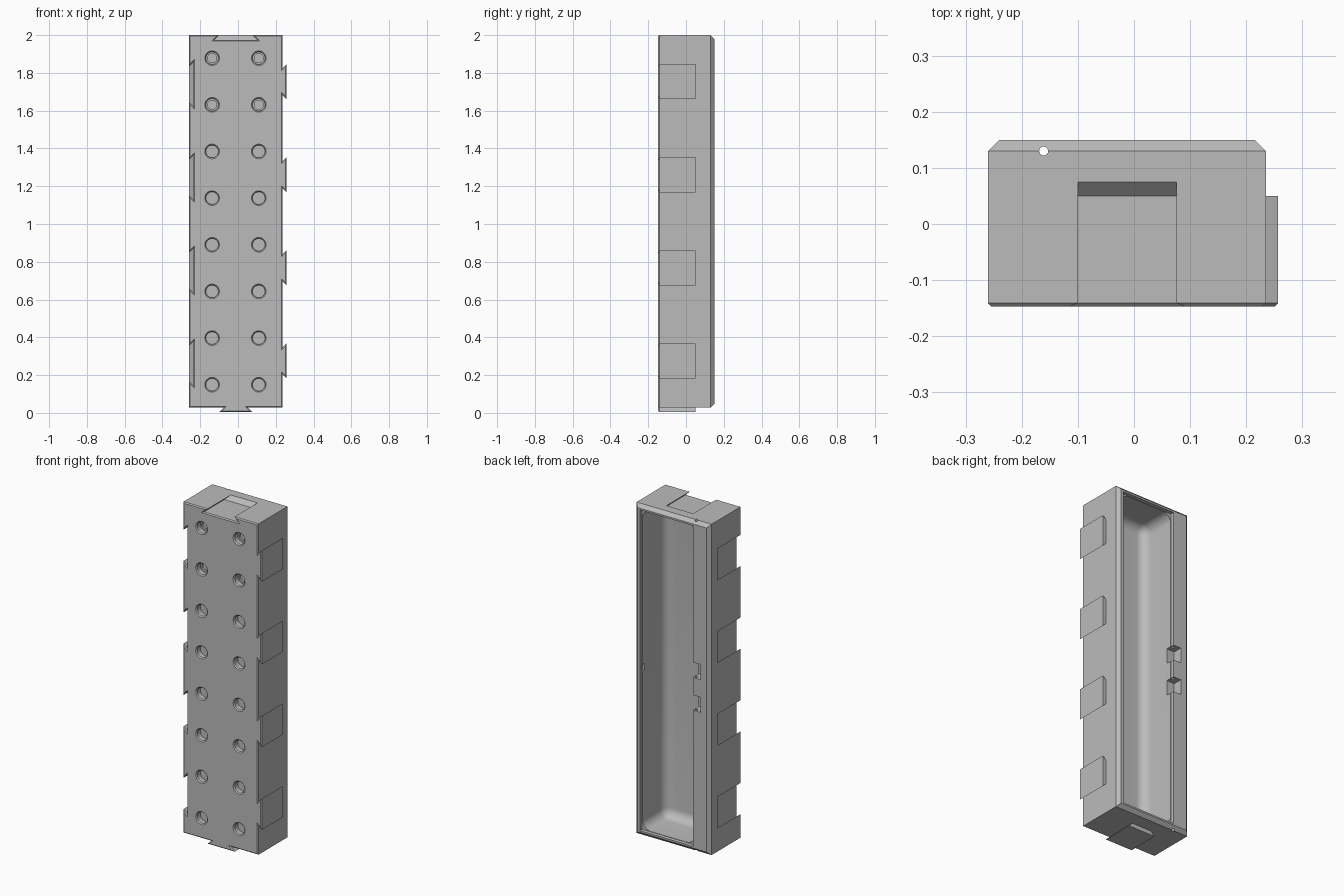
import bpy, bmesh, math
from mathutils import Vector

if "Cube" in bpy.data.objects:
    bpy.data.objects.remove(bpy.data.objects["Cube"])

LEFT, RIGHT, BOTTOM, TOP = -0.26, 0.235, 0.028, 2.0
FRONT, BACK, EDGE = -0.147, 0.15, 0.02
BAYS = [0.275 + 0.493 * i for i in range(4)]
MID = -0.012


def hull(bm, points):
    """Add a convex solid around the points."""
    verts = [bm.verts.new(p) for p in points]
    bmesh.ops.convex_hull(bm, input=verts)


def box(bm, x, y, z):
    hull(bm, [(a, b, c) for a in x for b in y for c in z])


def dovetail(bm, levels, centre, upright, y0):
    """Wedge from (distance, half width, rear y) levels, along z or x."""
    pts = []
    for d, w, y1 in levels:
        for u in (centre - w, centre + w):
            for y in (y0, y1):
                pts.append((d, y, u) if upright else (u, y, d))
    hull(bm, pts)


def lathe(bm, profile, x, z, sides=32):
    """Closed solid turned about a front-to-back axis."""
    rings = []
    for r, y in profile:
        rings.append([bm.verts.new((x + r * math.cos(a), y, z + r * math.sin(a)))
                      for a in (2 * math.pi * i / sides for i in range(sides))])
    for a, b in zip(rings, rings[1:]):
        for i in range(sides):
            j = (i + 1) % sides
            bm.faces.new((a[i], a[j], b[j], b[i]))
    bm.faces.new(rings[0])
    bm.faces.new(rings[-1])


def finish(bm, name):
    bmesh.ops.recalc_face_normals(bm, faces=bm.faces[:])
    mesh = bpy.data.meshes.new(name)
    bm.to_mesh(mesh)
    bm.free()
    obj = bpy.data.objects.new(name, mesh)
    bpy.context.scene.collection.objects.link(obj)
    return obj


def combine(target, bm, operation):
    """Apply one boolean and discard the tool."""
    tool = finish(bm, "tool")
    mod = target.modifiers.new(operation, 'BOOLEAN')
    mod.operation, mod.solver, mod.object = operation, 'EXACT', tool
    bpy.context.view_layer.objects.active = target
    bpy.ops.object.modifier_apply(modifier=mod.name)
    bpy.data.objects.remove(tool)


# Tray block with chamfered back edges
bm = bmesh.new()
pts = []
for inset, y in ((0, FRONT), (0, BACK - EDGE), (EDGE, BACK)):
    pts += [(x, y, z) for x in (LEFT + inset, RIGHT - inset)
            for z in (BOTTOM + inset, TOP - inset)]
hull(bm, pts)
tray = finish(bm, "storage_tray")

# Dovetail tabs on the left side and the underside
bm = bmesh.new()
for z in BAYS:
    dovetail(bm, [(RIGHT - 0.01, 0.061, 0.05), (0.257, 0.093, 0.05)], z, True, FRONT)
dovetail(bm, [(BOTTOM + 0.01, 0.055, 0.05), (0.004, 0.089, 0.05)], MID, False, FRONT)
combine(tray, bm, 'UNION')

# Matching sockets on the right side and the top, ramped at the rear
bm = bmesh.new()
for z in BAYS:
    dovetail(bm, [(LEFT - 0.025, 0.068, 0.1), (LEFT + 0.025, 0.118, 0.05)], z - 0.014, True, -0.3)
dovetail(bm, [(TOP + 0.025, 0.063, 0.1), (TOP - 0.025, 0.113, 0.05)], MID, False, -0.3)
combine(tray, bm, 'DIFFERENCE')

# Fine chamfer around the front outline
bm = bmesh.new()
bm.from_mesh(tray.data)
bmesh.ops.dissolve_limit(bm, angle_limit=0.01, verts=bm.verts[:], edges=bm.edges[:])
rim = [e for e in bm.edges if all(abs(v.co.y - FRONT) < 0.001 for v in e.verts)
       and len(e.link_faces) == 2 and e.calc_face_angle() > 0.5]
bmesh.ops.bevel(bm, geom=rim, offset=0.006, offset_type='OFFSET', segments=1,
                profile=0.5, affect='EDGES')
bm.to_mesh(tray.data)
bm.free()

# Countersunk front holes, stepped in the upper two rows
bm = bmesh.new()
for row in range(8):
    for x in (-0.137, 0.11):
        profile = [(0.045, FRONT - 0.006), (0.039, FRONT), (0.033, FRONT + 0.006),
                   (0.033, -0.112)]
        if row > 5:
            profile += [(0.024, -0.112), (0.024, -0.1)]
        lathe(bm, profile, x, 0.149 + 0.247 * row)
combine(tray, bm, 'DIFFERENCE')

# Deep compartment with rounded inner corners
bm = bmesh.new()
box(bm, (-0.148, 0.197), (-0.09, 0.25), (0.06, 1.968))
bmesh.ops.dissolve_limit(bm, angle_limit=0.01, verts=bm.verts[:], edges=bm.edges[:])
inner = [e for e in bm.edges if min(v.co.y for v in e.verts) < 0]
bmesh.ops.bevel(bm, geom=inner, offset=0.055, offset_type='OFFSET', segments=8,
                profile=0.5, affect='EDGES')
combine(tray, bm, 'DIFFERENCE')

# Square lid seat leaving small ledges at the corners
bm = bmesh.new()
box(bm, (-0.15, 0.199), (0.128, 0.25), (0.058, 1.97))
combine(tray, bm, 'DIFFERENCE')

# Hinge notches and the catch slot
bm = bmesh.new()
for z in (0.87, 1.065):
    box(bm, (-0.2, -0.13), (0.095, 0.25), (z, z + 0.09))
box(bm, (0.18, 0.21), (0.11, 0.132), (1.0, 1.04))
combine(tray, bm, 'DIFFERENCE')

# Hinge pin hole from end to end
bm = bmesh.new()
ring = [(-0.161 + 0.008 * math.cos(i * math.pi / 8), 0.13 + 0.008 * math.sin(i * math.pi / 8))
        for i in range(16)]
hull(bm, [(x, y, z) for x, y in ring for z in (-0.1, 2.1)])
combine(tray, bm, 'DIFFERENCE')

# Plain grey finish
grey = bpy.data.materials.new("plain_grey")
grey.use_nodes = True
colour = (0.5, 0.5, 0.5, 1)
grey.diffuse_color = colour
grey.node_tree.nodes["Principled BSDF"].inputs["Base Color"].default_value = colour
tray.data.materials.clear()
tray.data.materials.append(grey)
for poly in tray.data.polygons:
    poly.material_index = 0

bpy.ops.object.select_all(action='DESELECT')
tray.select_set(True)
bpy.context.view_layer.objects.active = tray
bpy.ops.object.shade_smooth_by_angle(angle=math.radians(25))
